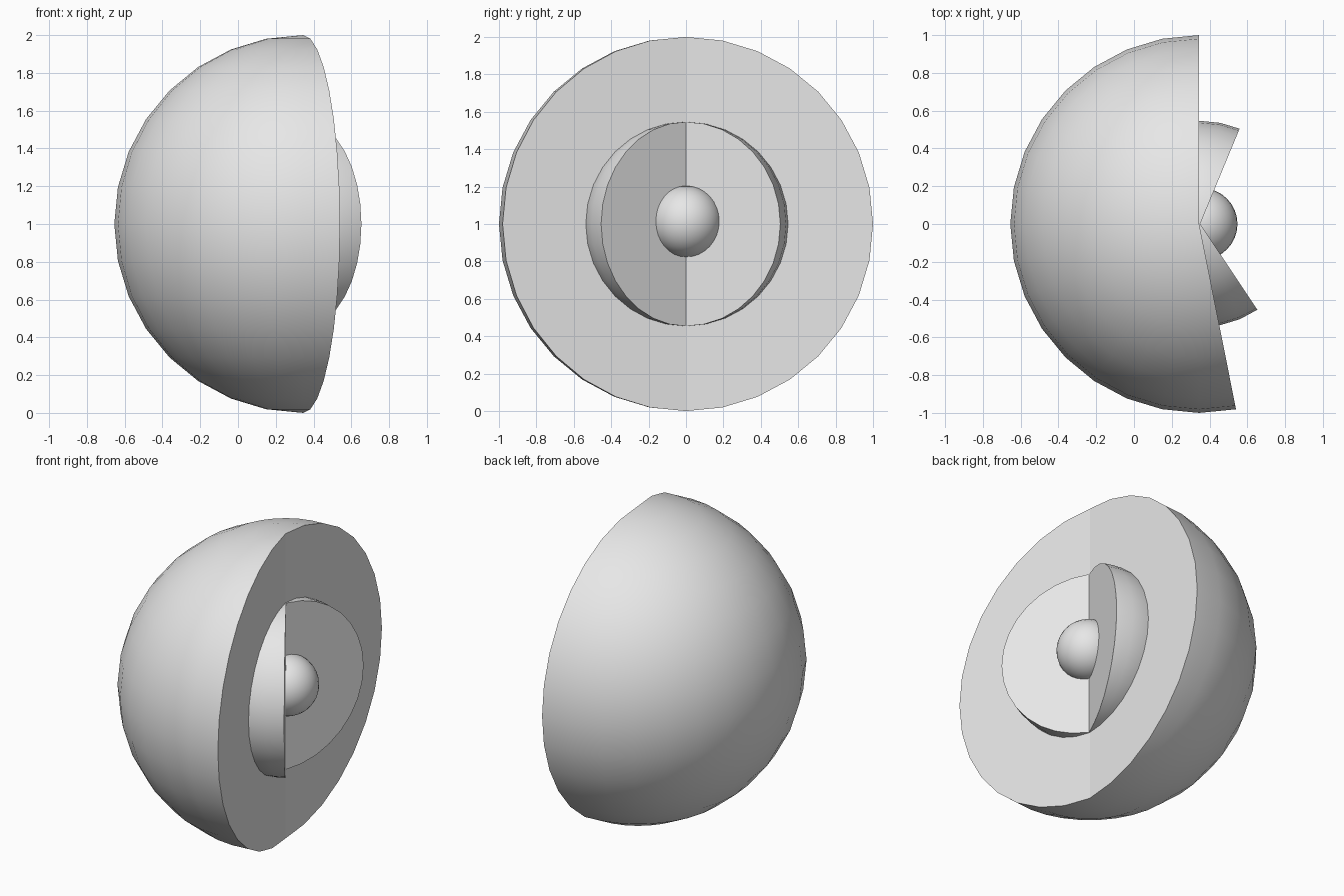
import bpy, bmesh, math
from mathutils import Matrix, Vector

old = bpy.data.objects.get("Cube")
if old:
    bpy.data.objects.remove(old, do_unlink=True)

grey = bpy.data.materials.new("light_grey")
grey.use_nodes = True
colour = (0.8, 0.8, 0.8, 1)
grey.diffuse_color = colour
grey.node_tree.nodes["Principled BSDF"].inputs["Base Color"].default_value = colour


def azimuth(p):
    return math.degrees(math.atan2(p.y, p.x))


def ball(name, radius, centre, start=0, sweep=360):
    """Solid ball, optionally cut to a wedge of longitude with flat end faces."""
    bm = bmesh.new()
    bmesh.ops.create_uvsphere(bm, u_segments=32, v_segments=16, radius=radius)
    for f in bm.faces:
        f.smooth = True
    if sweep < 360:
        gone = [f for f in bm.faces
                if (azimuth(f.calc_center_median()) - start) % 360 > sweep]
        bmesh.ops.delete(bm, geom=gone, context='FACES')
        # Close each end with a half disc from pole to pole
        for angle in (start, start + sweep):
            rim = [v for v in bm.verts if v.co.xy.length < 0.001
                   or abs((azimuth(v.co) - angle + 180) % 360 - 180) < 1]
            rim.sort(key=lambda v: v.co.z)
            bm.faces.new(rim).smooth = False
        bmesh.ops.recalc_face_normals(bm, faces=bm.faces[:])
    bm.transform(Matrix.Translation(Vector(centre)))
    mesh = bpy.data.meshes.new(name)
    bm.to_mesh(mesh)
    bm.free()
    mesh.materials.append(grey)
    obj = bpy.data.objects.new(name, mesh)
    bpy.context.collection.objects.link(obj)
    return obj


step = 360 / 32
# Nested layers, each one opened less than the layer around it
ball("outer_layer", 1.0, (0.345, 0, 1), 90, 17 * step)
ball("middle_layer", 0.546, (0.35, 0, 1), 6 * step, 21 * step)
ball("inner_core", 0.19, (0.358, 0, 1.014))
